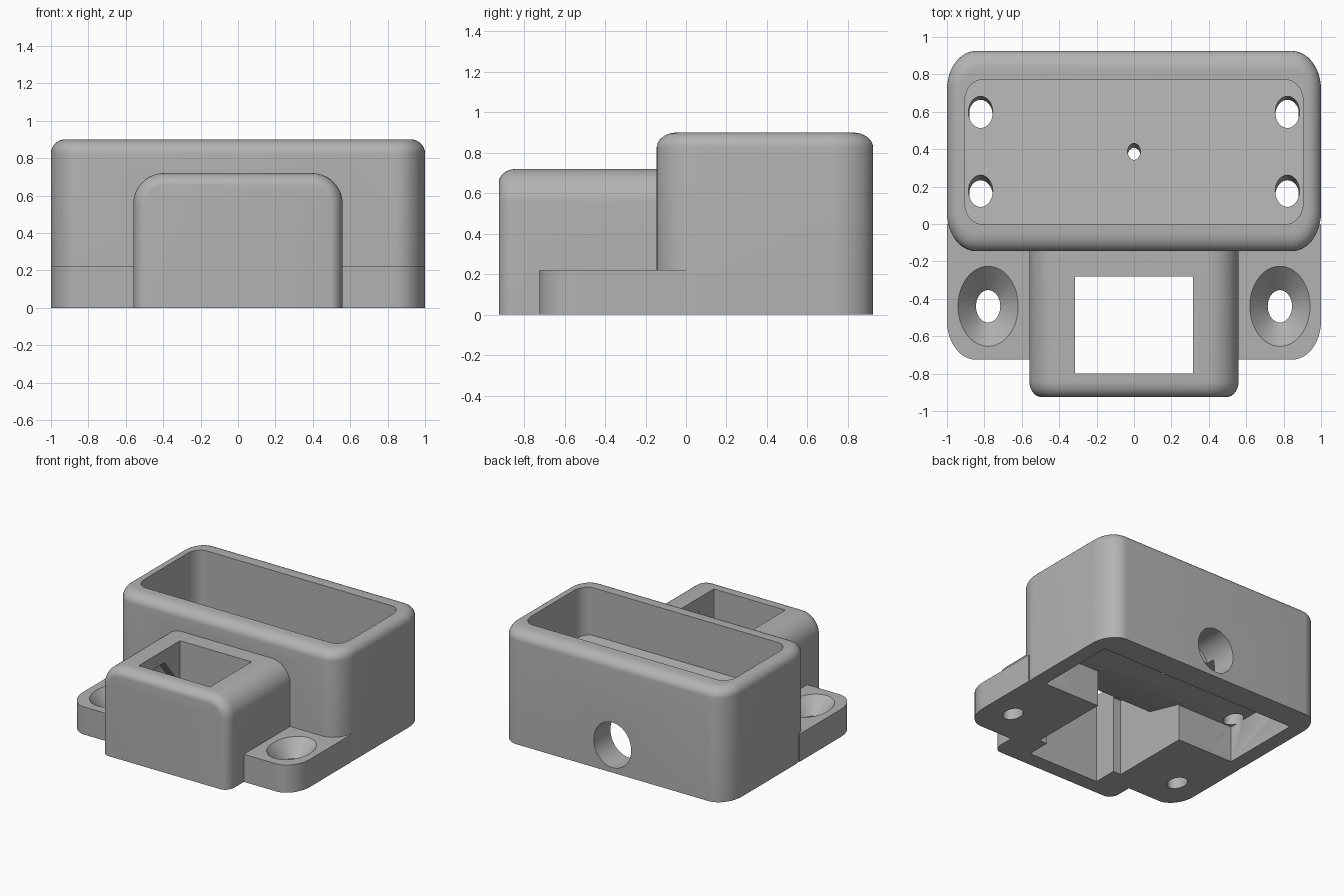
import bpy, bmesh, math
from mathutils import Vector

if "Cube" in bpy.data.objects:
    bpy.data.objects.remove(bpy.data.objects["Cube"])

STRETCH = 1.33   # rounded shapes are longer in depth than in width
TILT = 0.14      # slope of the tray floor

grey = bpy.data.materials.new("plain grey")
grey.use_nodes = True
colour = (0.45, 0.45, 0.45, 1)
grey.diffuse_color = colour
grey.node_tree.nodes["Principled BSDF"].inputs["Base Color"].default_value = colour


def corner(cx, cy, rx, ry, start, steps=12):
    """Quarter arc starting at an angle in degrees."""
    angles = [math.radians(start + 90 * i / steps) for i in range(steps + 1)]
    return [(cx + rx * math.cos(a), cy + ry * math.sin(a)) for a in angles]


def round_rect(hw, y0, y1, front, back):
    """Rectangle with elliptical corners; a radius of 0 keeps a corner sharp."""
    pts = []
    for sx, y, r, start in ((1, y1, back, 0), (-1, y1, back, 90),
                            (-1, y0, front, 180), (1, y0, front, 270)):
        if r == 0:
            pts.append((sx * hw, y))
        else:
            ry = r * STRETCH
            cy = y - ry if y == y1 else y + ry
            pts += corner(sx * (hw - r), cy, r, ry, start)
    return pts


def ellipse(cx, cy, rx, ry, n=48):
    return [(cx + rx * math.cos(math.tau * i / n), cy + ry * math.sin(math.tau * i / n))
            for i in range(n)]


def loft(name, sections, axis="z", warp=None, fillet=0, rule=None):
    """Solid through (outline, level) sections along an axis, with an optional fillet."""
    place = {"x": lambda a, b, t: Vector((t, a, b)),
             "y": lambda a, b, t: Vector((a, t, b)),
             "z": lambda a, b, t: Vector((a, b, t))}[axis]
    bm = bmesh.new()
    rings = [[bm.verts.new(place(a, b, t)) for a, b in pts] for pts, t in sections]
    n = len(rings[0])
    for low, high in zip(rings, rings[1:]):
        for i in range(n):
            j = (i + 1) % n
            bm.faces.new((low[i], low[j], high[j], high[i]))
    bm.faces.new(rings[0][::-1])
    bm.faces.new(rings[-1])
    bmesh.ops.recalc_face_normals(bm, faces=bm.faces[:])
    if fillet:
        for v in bm.verts:
            v.co.y /= STRETCH
        edges = [e for e in bm.edges if all(rule(v.co) for v in e.verts)]
        bmesh.ops.bevel(bm, geom=edges, offset=fillet, segments=8, profile=0.5,
                        affect="EDGES", clamp_overlap=False)
        for v in bm.verts:
            v.co.y *= STRETCH
    if warp:
        for v in bm.verts:
            warp(v.co)
    bmesh.ops.recalc_face_normals(bm, faces=bm.faces[:])
    mesh = bpy.data.meshes.new(name)
    bm.to_mesh(mesh)
    bm.free()
    mesh.materials.append(grey)
    obj = bpy.data.objects.new(name, mesh)
    bpy.context.scene.collection.objects.link(obj)
    return obj


def prism(name, pts, low, high, axis="z", **options):
    return loft(name, [(pts, low), (pts, high)], axis, **options)


def combine(target, tool, operation):
    mod = target.modifiers.new(tool.name, "BOOLEAN")
    mod.operation, mod.solver, mod.object = operation, "EXACT", tool
    bpy.context.view_layer.objects.active = target
    bpy.ops.object.modifier_apply(modifier=mod.name)
    bpy.data.objects.remove(tool)


# Main box with rounded corners and a filleted top
enclosure = prism("enclosure", round_rect(1, -0.145, 0.925, 0.155, 0.155), 0, 0.9,
                  fillet=0.075, rule=lambda co: co.z > 0.89)

# Mounting flange
combine(enclosure, prism("flange", round_rect(1, -0.725, 0.0, 0.155, 0), 0, 0.22), "UNION")

# Front housing: arched outline with a filleted front edge
arch = ([(0.56, 0)] + corner(0.395, 0.555, 0.165, 0.165, 0)
        + corner(-0.395, 0.555, 0.165, 0.165, 90) + [(-0.56, 0)])


def front_edge(co):
    return co.y < -0.9 / STRETCH


housing = loft("housing", [(arch, -0.925), (arch, 0.03)], "y")
bm = bmesh.new()
bm.from_mesh(housing.data)
for v in bm.verts:
    v.co.y /= STRETCH
rim = [e for e in bm.edges if all(front_edge(v.co) for v in e.verts)
       and max(v.co.z for v in e.verts) > 0.01]
bmesh.ops.bevel(bm, geom=rim, offset=0.065, segments=8, profile=0.5, affect="EDGES",
                clamp_overlap=False)
for v in bm.verts:
    v.co.y *= STRETCH
bmesh.ops.recalc_face_normals(bm, faces=bm.faces[:])
bm.to_mesh(housing.data)
bm.free()
combine(enclosure, housing, "UNION")


# Upper tray with a sloping floor
def slope_floor(co):
    if co.z < 0.7:
        co.z -= TILT * co.y


cutters = [prism("tray", round_rect(0.905, 0.0, 0.77, 0.09, 0.09), 0.52, 1.1, warp=slope_floor)]

# Chamber open at the bottom
cutters.append(prism("chamber", round_rect(0.88, 0.05, 0.715, 0, 0), -0.1, 0.29))

# Socket opening through the housing, and the wider stepped channel behind it
cutters.append(prism("socket", round_rect(0.315, -0.8, -0.28, 0, 0), -0.1, 1))
channel = [(0.1, -0.1), (0.1, 0.285), (-0.28, 0.38), (-0.475, 0.62), (-0.61, 0.62), (-0.61, -0.1)]
cutters.append(prism("channel", channel, -0.385, 0.385, "x"))

# Cable hole in the back wall
cutters.append(prism("cable_hole", ellipse(0, 0.22, 0.165, 0.18), 0.65, 1.1, "y"))


# Holes square to the sloping tray floor
def lean(co):
    co.y += TILT * (co.z - 0.45)


holes = [(sx * 0.82, y, 0.065) for sx in (-1, 1) for y in (0.17, 0.6)] + [(0, 0.385, 0.034)]
for x, y, r in holes:
    cutters.append(prism("floor_hole", ellipse(x, y, r, r * STRETCH), 0.2, 0.7, warp=lean))

# Countersunk screw holes in the flange
for x in (-0.78, 0.78):
    def ring(r):
        return ellipse(x, -0.44, r, r * STRETCH)
    cutters.append(loft("screw_hole", [(ring(0.065), -0.1), (ring(0.065), 0.1),
                                       (ring(0.161), 0.22), (ring(0.161), 0.3)]))

for cutter in cutters:
    combine(enclosure, cutter, "DIFFERENCE")

bpy.ops.object.select_all(action="DESELECT")
enclosure.select_set(True)
bpy.context.view_layer.objects.active = enclosure
bpy.ops.object.shade_smooth_by_angle(angle=math.radians(30))
